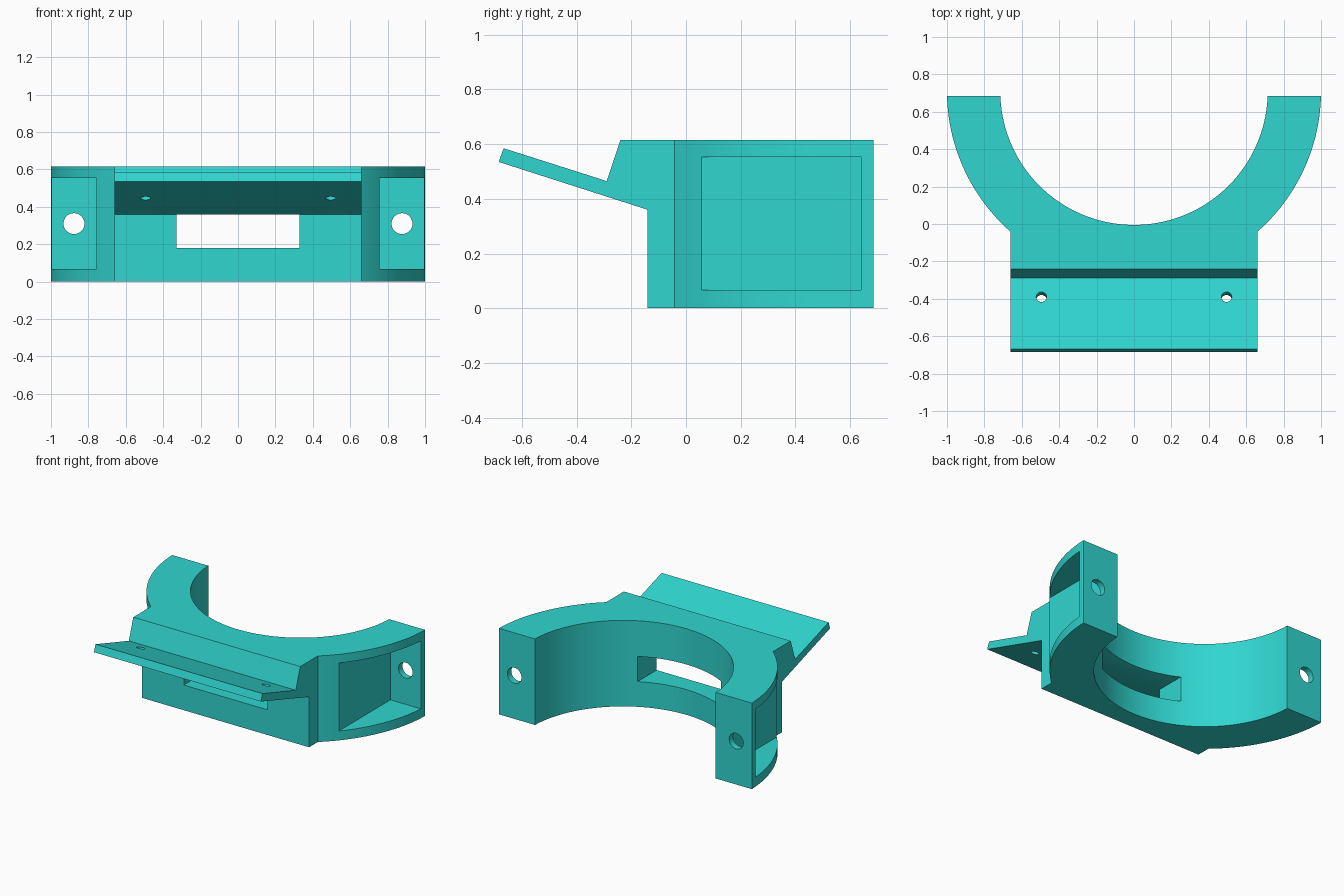
import bpy, bmesh
from math import pi, sin, cos, acos, asin, atan2
from mathutils import Matrix, Vector

cube = bpy.data.objects.get("Cube")
if cube:
    bpy.data.objects.remove(cube, do_unlink=True)

HEIGHT, BACK, CENTER_Y = 0.615, 0.685, 0.71
OUTER, INNER, HALF_W = 1.0, 0.715, 0.66

turquoise = bpy.data.materials.new("turquoise plastic")
turquoise.use_nodes = True
color = (0.03, 0.67, 0.63, 1)
turquoise.diffuse_color = color
turquoise.node_tree.nodes["Principled BSDF"].inputs["Base Color"].default_value = color


def finish(name, bm):
    bmesh.ops.recalc_face_normals(bm, faces=bm.faces)
    mesh = bpy.data.meshes.new(name)
    bm.to_mesh(mesh)
    bm.free()
    mesh.materials.append(turquoise)
    obj = bpy.data.objects.new(name, mesh)
    bpy.context.collection.objects.link(obj)
    return obj


def prism(name, points, offset):
    """Extrude a closed outline of 3D points along an offset."""
    bm = bmesh.new()
    face = bm.faces.new([bm.verts.new(p) for p in points])
    new = bmesh.ops.extrude_face_region(bm, geom=[face])["geom"]
    verts = [v for v in new if isinstance(v, bmesh.types.BMVert)]
    bmesh.ops.translate(bm, verts=verts, vec=offset)
    return finish(name, bm)


def box(name, low, high):
    bm = bmesh.new()
    low, high = Vector(low), Vector(high)
    matrix = Matrix.Translation((low + high) / 2) @ Matrix.Diagonal((*(high - low), 1))
    bmesh.ops.create_cube(bm, size=1, matrix=matrix)
    return finish(name, bm)


def rod(name, center, radius, length, tilt):
    bm = bmesh.new()
    matrix = Matrix.Translation(center) @ Matrix.Rotation(tilt, 4, "X")
    bmesh.ops.create_cone(bm, cap_ends=True, segments=32, radius1=radius,
                          radius2=radius, depth=length, matrix=matrix)
    return finish(name, bm)


def arc(radius, start, end, steps):
    angles = [start + (end - start) * i / steps for i in range(steps + 1)]
    return [(radius * cos(a), CENTER_Y + radius * sin(a), 0) for a in angles]


def cut(target, cutter):
    cutter.hide_render = True
    mod = target.modifiers.new("cut", "BOOLEAN")
    mod.operation, mod.solver, mod.object = "DIFFERENCE", "EXACT", cutter
    bpy.context.view_layer.objects.active = target
    bpy.ops.object.modifier_apply(modifier=mod.name)
    bpy.data.objects.remove(cutter, do_unlink=True)


# Plan outline: half-ring cradle with a straight block in front
drop = asin((BACK - CENTER_Y) / OUTER)
neck = -acos(HALF_W / OUTER)
inner_end = asin((BACK - CENTER_Y) / INNER)
outline = arc(OUTER, drop, neck, 32)
outline += [(HALF_W, -0.8, 0), (-HALF_W, -0.8, 0)]
outline += arc(OUTER, -pi - neck, -pi - drop, 32)
outline += arc(INNER, -pi - inner_end, inner_end, 80)
bracket = prism("cradle_bracket", outline, (0, 0, HEIGHT))

# Side profile carves the front wall, the sloping flap and the wedge
profile = [(-0.14, -0.1), (-0.14, 0.36), (-0.685, 0.535), (-0.667, 0.585),
           (-0.29, 0.465), (-0.22, 0.675), (-0.9, 0.675), (-0.9, -0.1)]
cut(bracket, prism("front_cutter", [(-0.8, y, z) for y, z in profile], (1.6, 0, 0)))

# Rectangular window through the front wall
cut(bracket, box("window_cutter", (-0.33, -0.2, 0.18), (0.33, 0.3, 0.36)))

# Side pockets, end-plate bolt holes and flap holes
slope = atan2(0.175, 0.545)
for side in (-1, 1):
    xs = sorted((side * 0.757, side * 1.1))
    cut(bracket, box("pocket_cutter", (xs[0], -0.01, 0.067), (xs[1], 0.64, 0.553)))
    cut(bracket, rod("bolt_cutter", (side * 0.877, 0.66, 0.31), 0.056, 0.2, pi / 2))
    cut(bracket, rod("flap_cutter", (side * 0.495, -0.398, 0.472), 0.028, 0.2, -slope))

bpy.ops.object.select_all(action="DESELECT")
bracket.select_set(True)
bpy.context.view_layer.objects.active = bracket
bpy.ops.object.shade_smooth_by_angle(angle=pi / 9)
